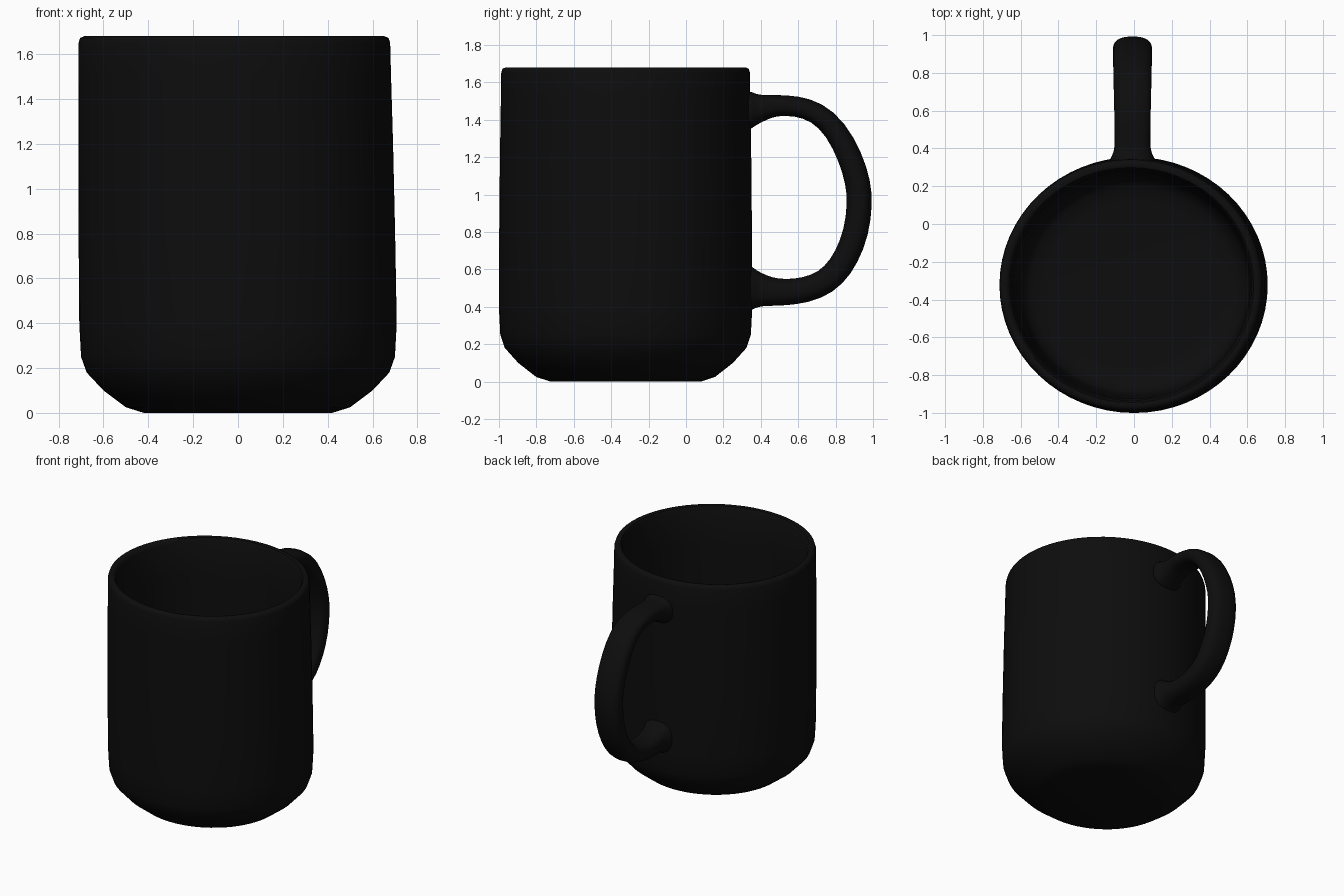
import bpy, bmesh, math
from mathutils import Vector

cube = bpy.data.objects.get("Cube")
if cube:
    bpy.data.objects.remove(cube, do_unlink=True)

# Glossy black glaze
glaze = bpy.data.materials.new("black glaze")
glaze.use_nodes = True
COLOR = (0.004, 0.004, 0.004, 1)
glaze.diffuse_color = COLOR
glaze.node_tree.nodes["Principled BSDF"].inputs["Base Color"].default_value = COLOR


def skin(name, rings):
    """Join closed rings of points into a capped smooth surface."""
    bm = bmesh.new()
    loops = [[bm.verts.new(p) for p in ring] for ring in rings]
    n = len(loops[0])
    for a, b in zip(loops, loops[1:]):
        for i in range(n):
            j = (i + 1) % n
            bm.faces.new((a[i], a[j], b[j], b[i]))
    bm.faces.new(loops[0])
    bm.faces.new(loops[-1])
    bmesh.ops.recalc_face_normals(bm, faces=bm.faces)
    mesh = bpy.data.meshes.new(name)
    bm.to_mesh(mesh)
    bm.free()
    mesh.materials.append(glaze)
    obj = bpy.data.objects.new(name, mesh)
    bpy.context.collection.objects.link(obj)
    bpy.ops.object.select_all(action='DESELECT')
    obj.select_set(True)
    bpy.context.view_layer.objects.active = obj
    bpy.ops.object.shade_smooth_by_angle(angle=math.radians(50))
    return obj


# Cup body: (radius, height) from the base, over the rim, down to the floor
PROFILE = [(0.42, 0), (0.5, 0.025), (0.6, 0.1), (0.675, 0.18), (0.7, 0.25),
           (0.708, 0.4), (0.706, 0.8), (0.702, 1.2), (0.697, 1.5),
           (0.695, 1.65), (0.688, 1.672), (0.67, 1.68), (0.65, 1.675),
           (0.638, 1.65), (0.628, 1.4), (0.618, 0.8), (0.608, 0.3),
           (0.59, 0.21), (0.54, 0.17), (0.45, 0.16)]
SIDES = 64


def body_ring(r, z):
    lean = -0.013 * max(0, z - 0.4)
    return [(lean + r * math.cos(t), -0.323 + 0.957 * r * math.sin(t), z)
            for t in (2 * math.pi * i / SIDES for i in range(SIDES))]


skin("cup_body", [body_ring(r, z) for r, z in PROFILE])

# Handle: centre path (y, z) with half thickness and half width
HANDLE = [(0.31, 1.45, 0.11, 0.125), (0.35, 1.45, 0.1, 0.12),
          (0.375, 1.455, 0.083, 0.1), (0.42, 1.466, 0.067, 0.095),
          (0.48, 1.477, 0.056, 0.095), (0.59, 1.475, 0.055, 0.097),
          (0.70, 1.442, 0.058, 0.1), (0.80, 1.352, 0.062, 0.102),
          (0.88, 1.2, 0.066, 0.104), (0.922, 1.06, 0.068, 0.104),
          (0.93, 0.95, 0.068, 0.104), (0.912, 0.8, 0.068, 0.104),
          (0.86, 0.665, 0.068, 0.102), (0.79, 0.565, 0.069, 0.1),
          (0.70, 0.505, 0.069, 0.098), (0.58, 0.478, 0.069, 0.096),
          (0.48, 0.478, 0.073, 0.095), (0.42, 0.485, 0.083, 0.095),
          (0.375, 0.495, 0.1, 0.1), (0.35, 0.5, 0.12, 0.12),
          (0.31, 0.5, 0.13, 0.125)]


def soft(c):
    """Square off the oval cross-section a little."""
    return math.copysign(abs(c) ** 0.8, c)


rings = []
for i, (y, z, thick, wide) in enumerate(HANDLE):
    before = HANDLE[max(i - 1, 0)]
    after = HANDLE[min(i + 1, len(HANDLE) - 1)]
    along = Vector((0, after[0] - before[0], after[1] - before[1])).normalized()
    if y < 0.4:
        along = Vector((0, math.copysign(1, z - 1), 0))
    out = Vector((0, -along.z, along.y))
    centre = Vector((-0.008, y, z))
    rings.append([centre + out * thick * soft(math.sin(t))
                  + Vector((wide * soft(math.cos(t)), 0, 0))
                  for t in (2 * math.pi * k / 24 for k in range(24))])
handle = skin("handle", rings)
smooth = handle.modifiers.new("smooth", 'SUBSURF')
smooth.levels = smooth.render_levels = 1
